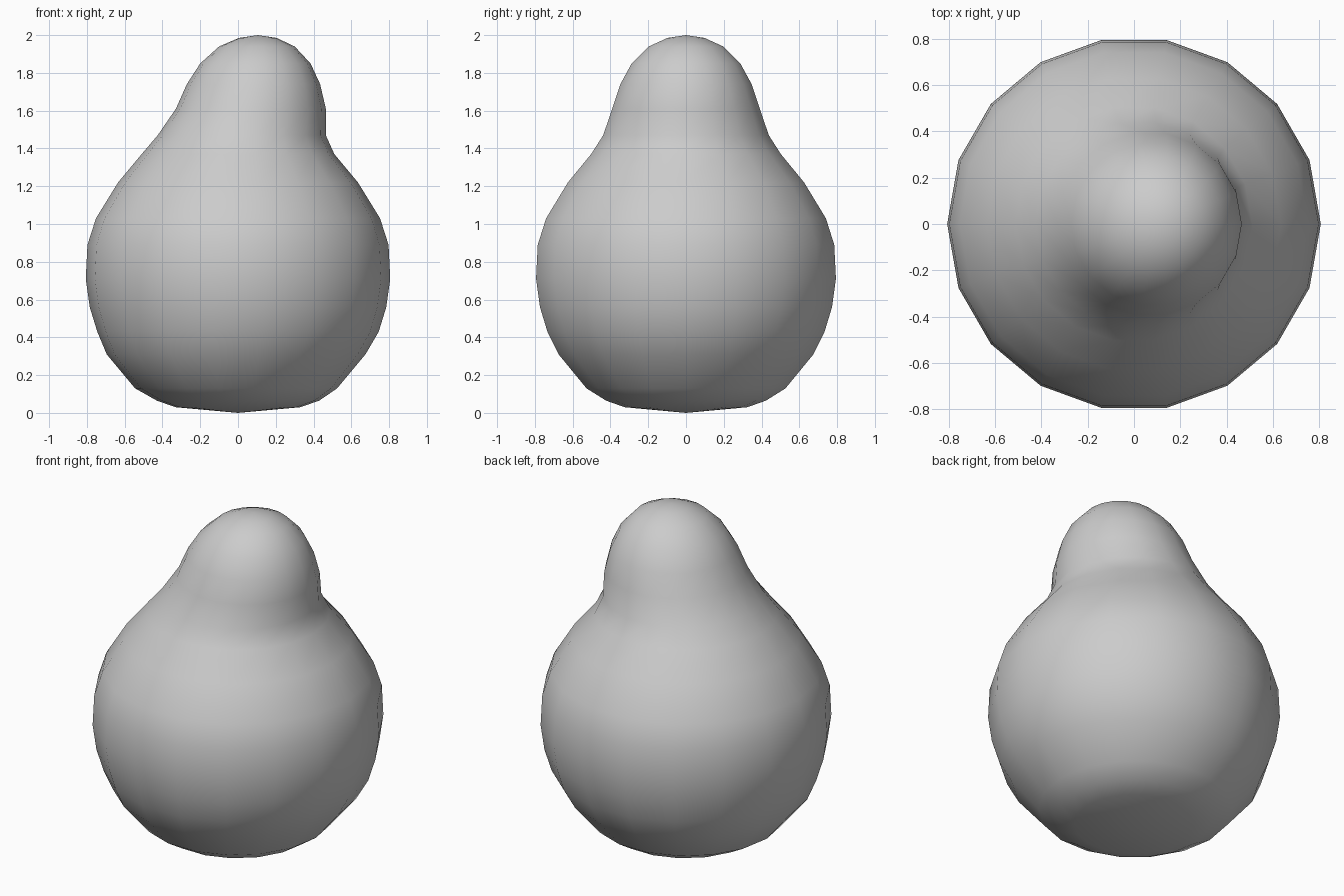
import bpy
import bmesh
from math import cos, sin, tau

cube = bpy.data.objects.get("Cube")
if cube:
    bpy.data.objects.remove(cube, do_unlink=True)

SIDES = 18

# Body rings from base to crown: height, sideways shift, radius
RINGS = [
    (0.03, 0, 0.33), (0.065, 0, 0.43), (0.13, -0.01, 0.535),
    (0.31, -0.01, 0.685), (0.43, 0, 0.745), (0.56, 0, 0.785),
    (0.71, 0, 0.806), (0.89, 0, 0.797), (1.03, 0, 0.752),
    (1.22, 0, 0.635), (1.37, 0, 0.51), (1.47, 0.02, 0.445),
    (1.61, 0.068, 0.397), (1.74, 0.082, 0.353), (1.85, 0.092, 0.292),
    (1.94, 0.1, 0.2), (1.985, 0.105, 0.1),
]


def make_material(name, colour):
    mat = bpy.data.materials.new(name)
    mat.use_nodes = True
    mat.diffuse_color = colour
    mat.node_tree.nodes["Principled BSDF"].inputs["Base Color"].default_value = colour
    return mat


def loft(name, rings, base, crown, mat):
    """Skin a stack of round rings and close it with a pole at each end."""
    bm = bmesh.new()
    loops = [[bm.verts.new((cx + r * cos(tau * i / SIDES),
                            r * sin(tau * i / SIDES), z))
              for i in range(SIDES)] for z, cx, r in rings]
    bottom, top = bm.verts.new(base), bm.verts.new(crown)
    for i in range(SIDES):
        j = (i + 1) % SIDES
        for low, high in zip(loops, loops[1:]):
            bm.faces.new((low[i], low[j], high[j], high[i]))
        bm.faces.new((bottom, loops[0][j], loops[0][i]))
        bm.faces.new((top, loops[-1][i], loops[-1][j]))
    bmesh.ops.recalc_face_normals(bm, faces=bm.faces)
    for face in bm.faces:
        face.smooth = True
    mesh = bpy.data.meshes.new(name)
    bm.to_mesh(mesh)
    bm.free()
    mesh.materials.append(mat)
    obj = bpy.data.objects.new(name, mesh)
    bpy.context.collection.objects.link(obj)
    return obj


# Pear body with its neck leaning to the left
grey = make_material("light grey", (0.6, 0.6, 0.6, 1))
loft("pear_body", RINGS, (0, 0, 0), (0.105, 0, 2), grey)
